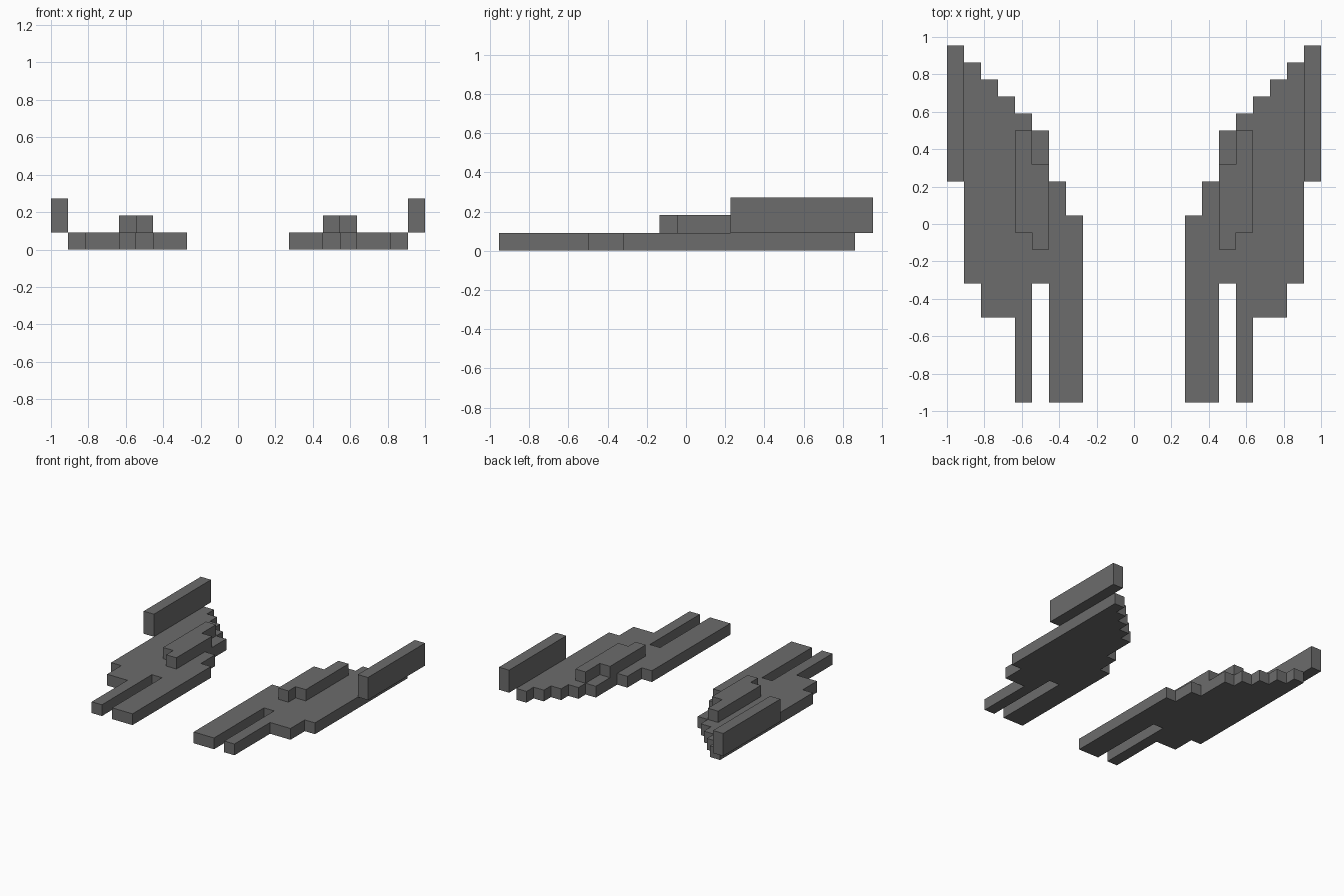
import bpy, bmesh

if "Cube" in bpy.data.objects:
    bpy.data.objects.remove(bpy.data.objects["Cube"])

U = 1 / 11          # one block
Y0 = -10.5 * U      # front edge of the block grid

grey = bpy.data.materials.new("dark grey")
grey.diffuse_color = (0.15, 0.15, 0.15, 1)
grey.use_nodes = True
grey.node_tree.nodes["Principled BSDF"].inputs["Base Color"].default_value = grey.diffuse_color


def stepped_slab(name, first_col, columns, z0, z1):
    """Extrude a stepped outline; columns are (front, back) rows, mirrored across x."""
    front, back = [], []
    for i, (a, b) in enumerate(columns):
        x = first_col + i
        for outline, row in ((front, a), (back, b)):
            if outline and outline[-1][1] == row:
                outline.pop()           # merge equal neighbouring columns
            else:
                outline.append((x, row))
            outline.append((x + 1, row))
    bm = bmesh.new()
    verts = [bm.verts.new((x * U, Y0 + y * U, z0 * U)) for x, y in front + back[::-1]]
    face = bm.faces.new(verts)
    ext = bmesh.ops.extrude_face_region(bm, geom=[face])
    top = [v for v in ext["geom"] if isinstance(v, bmesh.types.BMVert)]
    bmesh.ops.translate(bm, verts=top, vec=(0, 0, (z1 - z0) * U))
    bmesh.ops.recalc_face_normals(bm, faces=bm.faces)
    # triangulate the concave caps cleanly
    bmesh.ops.triangulate(bm, faces=[f for f in bm.faces if len(f.verts) > 4])
    mesh = bpy.data.meshes.new(name)
    bm.to_mesh(mesh)
    bm.free()
    mesh.materials.append(grey)
    obj = bpy.data.objects.new(name, mesh)
    bpy.context.collection.objects.link(obj)
    mirror = obj.modifiers.new("mirror", 'MIRROR')
    mirror.use_mirror_merge = False
    return obj


# Flat wing panels with front prongs and stepped rear edge
stepped_slab("wing_panels", 3, [(0, 11), (0, 13), (7, 16), (0, 17),
                                (5, 18), (5, 19), (7, 20)], 0, 1)
# Raised ridges on the panels
stepped_slab("ridges", 5, [(9, 14), (10, 16)], 1, 2)
# Upright fins along the outer edges
stepped_slab("outer_fins", 10, [(13, 21)], 1, 3)
